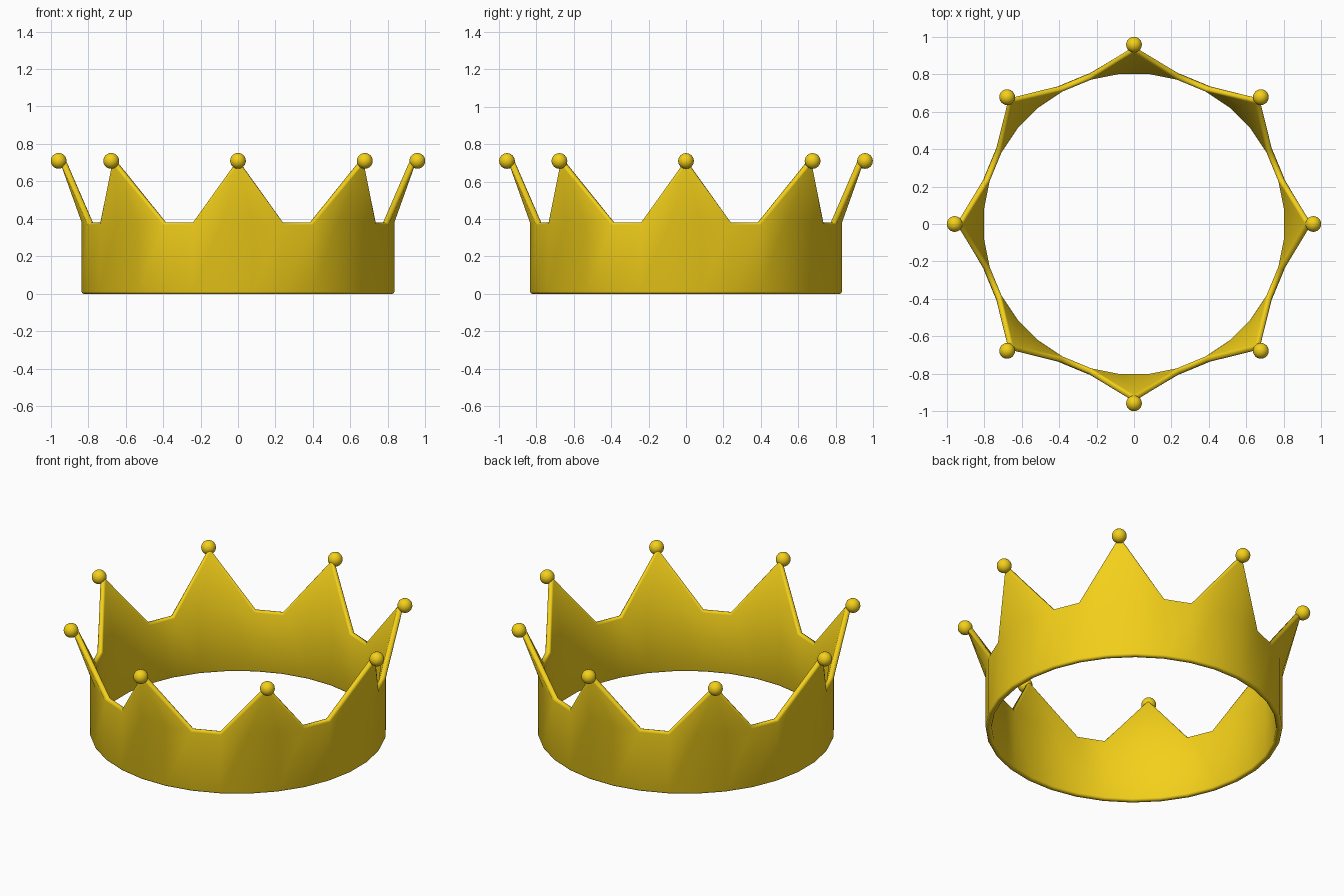
import bpy, bmesh
from math import sin, cos, pi

if "Cube" in bpy.data.objects:
    bpy.data.objects.remove(bpy.data.objects["Cube"])

SEG, POINTS = 32, 8
R, BAND_H = 0.838, 0.38
TIP_R, TIP_Z = 0.957, 0.71

gold = bpy.data.materials.new("gold")
gold.diffuse_color = (0.9, 0.63, 0.01, 1)
gold.use_nodes = True
gold.node_tree.nodes["Principled BSDF"].inputs["Base Color"].default_value = gold.diffuse_color

# Crown band: one row of quads, three columns pulled to each point
bm = bmesh.new()
angles = [(i + 0.5) * 2 * pi / SEG for i in range(SEG)]
low = [bm.verts.new((R * cos(a), R * sin(a), 0)) for a in angles]
top = [bm.verts.new((R * cos(a), R * sin(a), BAND_H)) for a in angles]
for i in range(SEG):
    j = (i + 1) % SEG
    bm.faces.new((low[i], low[j], top[j], top[i]))
for k in range(POINTS):
    a = k * 2 * pi / POINTS
    r = TIP_R - 0.005
    tip = bm.verts.new((r * cos(a), r * sin(a), TIP_Z))
    c = k * SEG // POINTS
    for d in (-2, -1, 0):
        bm.faces.new((top[(c + d) % SEG], top[(c + d + 1) % SEG], tip))
bmesh.ops.recalc_face_normals(bm, faces=bm.faces)
mesh = bpy.data.meshes.new("crown_band")
bm.to_mesh(mesh)
bm.free()
mesh.shade_smooth()
mesh.materials.append(gold)
band = bpy.data.objects.new("crown_band", mesh)
bpy.context.collection.objects.link(band)

# Metal thickness and softened rims
solid = band.modifiers.new("thickness", 'SOLIDIFY')
solid.thickness = 0.034
solid.offset = -1
bevel = band.modifiers.new("soft_rim", 'BEVEL')
bevel.width = 0.012
bevel.segments = 2
bevel.limit_method = 'ANGLE'
bevel.angle_limit = 1.0

# Ball on each point
for k in range(POINTS):
    a = k * 2 * pi / POINTS
    bpy.ops.mesh.primitive_uv_sphere_add(
        segments=24, ring_count=12, radius=0.042,
        location=(TIP_R * cos(a), TIP_R * sin(a), TIP_Z))
    ball = bpy.context.object
    ball.name = f"point_ball_{k + 1}"
    ball.data.shade_smooth()
    ball.data.materials.append(gold)
